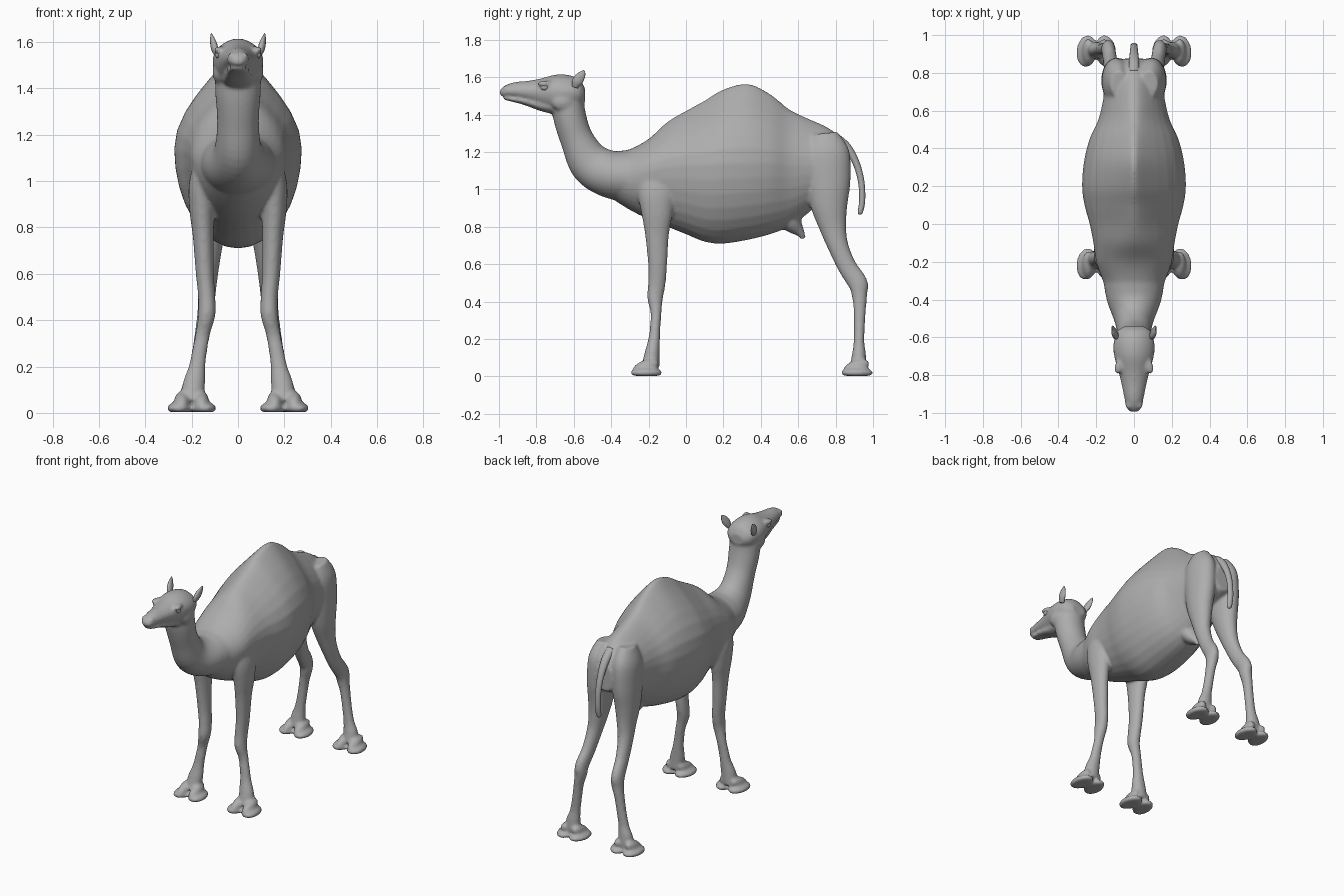
import bpy, bmesh, math
from mathutils import Vector, Matrix

cube = bpy.data.objects.get("Cube")
if cube:
    bpy.data.objects.remove(cube)

GREY = (0.42, 0.42, 0.42, 1)
mat = bpy.data.materials.new("plain_grey")
mat.use_nodes = True
mat.diffuse_color = GREY
mat.node_tree.nodes["Principled BSDF"].inputs["Base Color"].default_value = GREY


def finish(name, bm):
    bmesh.ops.recalc_face_normals(bm, faces=bm.faces)
    mesh = bpy.data.meshes.new(name)
    bm.to_mesh(mesh)
    bm.free()
    mesh.materials.append(mat)
    mesh.shade_smooth()
    ob = bpy.data.objects.new(name, mesh)
    bpy.context.collection.objects.link(ob)
    return ob


def spline(rows, steps=5):
    """Smooth curve through rows of numbers."""
    out = []
    for i in range(len(rows) - 1):
        a, b, c, d = (rows[max(i - 1, 0)], rows[i], rows[i + 1], rows[min(i + 2, len(rows) - 1)])
        for k in range(steps):
            t = k / steps
            out.append([q + t * (r - p) / 2 + t * t * (p - 2.5 * q + 2 * r - s / 2)
                        + t ** 3 * (1.5 * (q - r) + (s - p) / 2)
                        for p, q, r, s in zip(a, b, c, d)])
    return out + [list(rows[-1])]


def loft(name, rows, side=1, upright=False, n=32):
    """Tube through rows of (x, y, z, half width, back, front, pinch)."""
    full = [tuple(r) + ((r[4],) if len(r) == 5 else ()) + ((0,) if len(r) < 7 else ()) for r in rows]
    pts = spline(full)
    bm = bmesh.new()
    rings = []
    for i, (x, y, z, w, up, down, pinch) in enumerate(pts):
        t = Vector(pts[min(i + 1, len(pts) - 1)][:3]) - Vector(pts[max(i - 1, 0)][:3])
        t = Vector((0, 1, 0)) if upright else Vector((0, t.y, t.z)).normalized()
        depth = Vector((1, 0, 0)).cross(t)
        ring = []
        for k in range(n):
            c, s = math.cos(math.tau * k / n), math.sin(math.tau * k / n)
            wide = w * c * (1 - pinch * s * s if s > 0 else 1)
            p = Vector((x + wide, y, z)) + depth * s * (up if s > 0 else down)
            p.x *= side
            ring.append(bm.verts.new(p))
        rings.append(ring)
    for a, b in zip(rings, rings[1:]):
        for k in range(n):
            bm.faces.new((a[k], a[(k + 1) % n], b[(k + 1) % n], b[k]))
    bm.faces.new(rings[0])
    bm.faces.new(rings[-1])
    return finish(name, bm)


def ball(name, centre, radii, tilt=0, turn=0, floor=None):
    bm = bmesh.new()
    bmesh.ops.create_uvsphere(bm, u_segments=24, v_segments=16, radius=1)
    m = (Matrix.Translation(centre) @ Matrix.Rotation(turn, 4, "Z")
         @ Matrix.Rotation(tilt, 4, "X") @ Matrix.Diagonal((*radii, 1)))
    bmesh.ops.transform(bm, matrix=m, verts=bm.verts)
    if floor is not None:
        for v in bm.verts:
            v.co.z = max(v.co.z, floor)
    return finish(name, bm)


# Trunk with hump
trunk = [(-.46, 1.08, .07, .07, .07, 0), (-.4, 1.08, .125, .11, .125, 0),
         (-.3, 1.07, .165, .145, .18, 0), (-.2, 1.1, .2, .17, .26, .1),
         (-.1, 1.12, .215, .24, .32, .3), (0, 1.13, .235, .29, .37, .5),
         (.1, 1.13, .262, .345, .41, .55), (.2, 1.14, .275, .395, .43, .65),
         (.33, 1.14, .265, .425, .41, .7), (.45, 1.14, .235, .37, .38, .65),
         (.55, 1.13, .19, .3, .33, .5), (.65, 1.13, .165, .25, .26, .4),
         (.75, 1.13, .15, .205, .17, .4), (.83, 1.12, .115, .155, .12, .3),
         (.875, 1.1, .06, .09, .08, 0)]
parts = [loft("trunk", [(0, *r) for r in trunk], upright=True)]

# Neck, from skull down to chest
parts.append(loft("neck", [
    (0, -.64, 1.5, .1, .09), (0, -.62, 1.38, .098, .088), (0, -.58, 1.26, .09, .09),
    (0, -.51, 1.14, .102, .115), (0, -.4, 1.08, .145, .128), (0, -.25, 1.07, .17, .15)]))

# Skull, muzzle and lower jaw
head = [(-.995, 1.512, .022, .02, .01), (-.97, 1.52, .042, .035, .02),
        (-.92, 1.525, .052, .048, .033), (-.85, 1.525, .066, .055, .055),
        (-.78, 1.525, .083, .067, .085), (-.7, 1.525, .105, .088, .11),
        (-.63, 1.52, .108, .092, .1), (-.57, 1.52, .09, .068, .08),
        (-.54, 1.51, .05, .03, .04)]
parts.append(loft("head", [(0, *r, .15) for r in head], upright=True))
parts.append(loft("lower_jaw", [
    (0, -.975, 1.487, .025, .008), (0, -.94, 1.483, .038, .012), (0, -.87, 1.473, .05, .02),
    (0, -.78, 1.45, .062, .03), (0, -.7, 1.44, .07, .04)], upright=True))

# Udder
parts.append(loft("udder", [(0, .54, .86, .09, .07), (0, .575, .81, .065, .05),
                            (0, .61, .77, .03, .025), (0, .63, .735, .012, .012)]))

front_leg = [(.12, -.17, 1.15, .05, .09), (.15, -.16, 1.0, .06, .1), (.155, -.155, .88, .055, .085),
             (.15, -.155, .76, .045, .064), (.143, -.152, .6, .039, .051), (.135, -.156, .5, .037, .047),
             (.135, -.165, .42, .037, .042), (.152, -.16, .34, .032, .029), (.167, -.165, .26, .033, .028),
             (.177, -.17, .2, .036, .031), (.19, -.18, .13, .048, .039), (.2, -.19, .05, .05, .05)]
hind_leg = [(.08, .74, 1.3, .045, .07), (.09, .75, 1.2, .075, .122), (.095, .76, 1.05, .078, .12),
            (.1, .765, .92, .07, .1), (.105, .785, .8, .055, .073), (.115, .812, .7, .045, .056),
            (.125, .86, .59, .038, .051), (.135, .918, .5, .037, .053), (.138, .927, .44, .037, .042),
            (.152, .929, .37, .031, .034), (.167, .927, .27, .031, .029), (.182, .925, .18, .035, .029),
            (.195, .925, .12, .046, .037), (.2, .92, .05, .05, .045)]

for side, label in ((1, "left"), (-1, "right")):
    # Legs with two-toed feet
    for end, rows, y in (("front", front_leg, -.212), ("hind", hind_leg, .915)):
        parts.append(loft(f"{label}_{end}_leg", rows, side))
        for toe in (-1, 1):
            x = side * (.2 + toe * .05)
            parts.append(ball(f"{label}_{end}_pad", (x, y, .02), (.056, .086, .028),
                              turn=side * toe * .12, floor=.003))
            parts.append(ball(f"{label}_{end}_toe", (x - side * toe * .008, y - .005, .05),
                              (.033, .075, .037), tilt=.35, floor=.003))
    # Brows, cheeks and nostril rims
    parts.append(ball(f"{label}_brow", (side * .078, -.75, 1.565), (.024, .045, .017), turn=side * .3))
    parts.append(ball(f"{label}_cheek", (side * .08, -.66, 1.47), (.03, .06, .05)))
    parts.append(ball(f"{label}_nostril", (side * .032, -.955, 1.54), (.013, .024, .013), tilt=-.4))

# Fuse the flesh into one smooth skin
with bpy.context.temp_override(active_object=parts[0], object=parts[0],
                               selected_objects=parts, selected_editable_objects=parts):
    bpy.ops.object.join()
body = parts[0]
body.name = "body"
remesh = body.modifiers.new("fuse", "REMESH")
remesh.mode = "VOXEL"
remesh.voxel_size = .009
remesh.use_smooth_shade = True
relax = body.modifiers.new("relax", "SMOOTH")
relax.factor = .5
relax.iterations = 7

# Tail
loft("tail", [(0, .8, 1.27, .03, .03), (0, .86, 1.225, .027, .024), (0, .91, 1.14, .022, .019),
              (0, .937, 1.04, .019, .017), (0, .942, .94, .019, .016), (0, .932, .88, .016, .014),
              (0, .93, .865, .006, .006)], n=16)

for side, label in ((1, "left"), (-1, "right")):
    # Eyes
    ball(f"{label}_eye", (side * .083, -.755, 1.545), (.016, .022, .016), turn=side * .25)
    # Pointed cupped ears
    loft(f"{label}_ear", [(.092, -.595, 1.545, .012, .016), (.1, -.585, 1.57, .016, .026),
                          (.106, -.57, 1.595, .014, .027), (.112, -.553, 1.62, .008, .017),
                          (.115, -.545, 1.637, .002, .003)], side, n=16)
